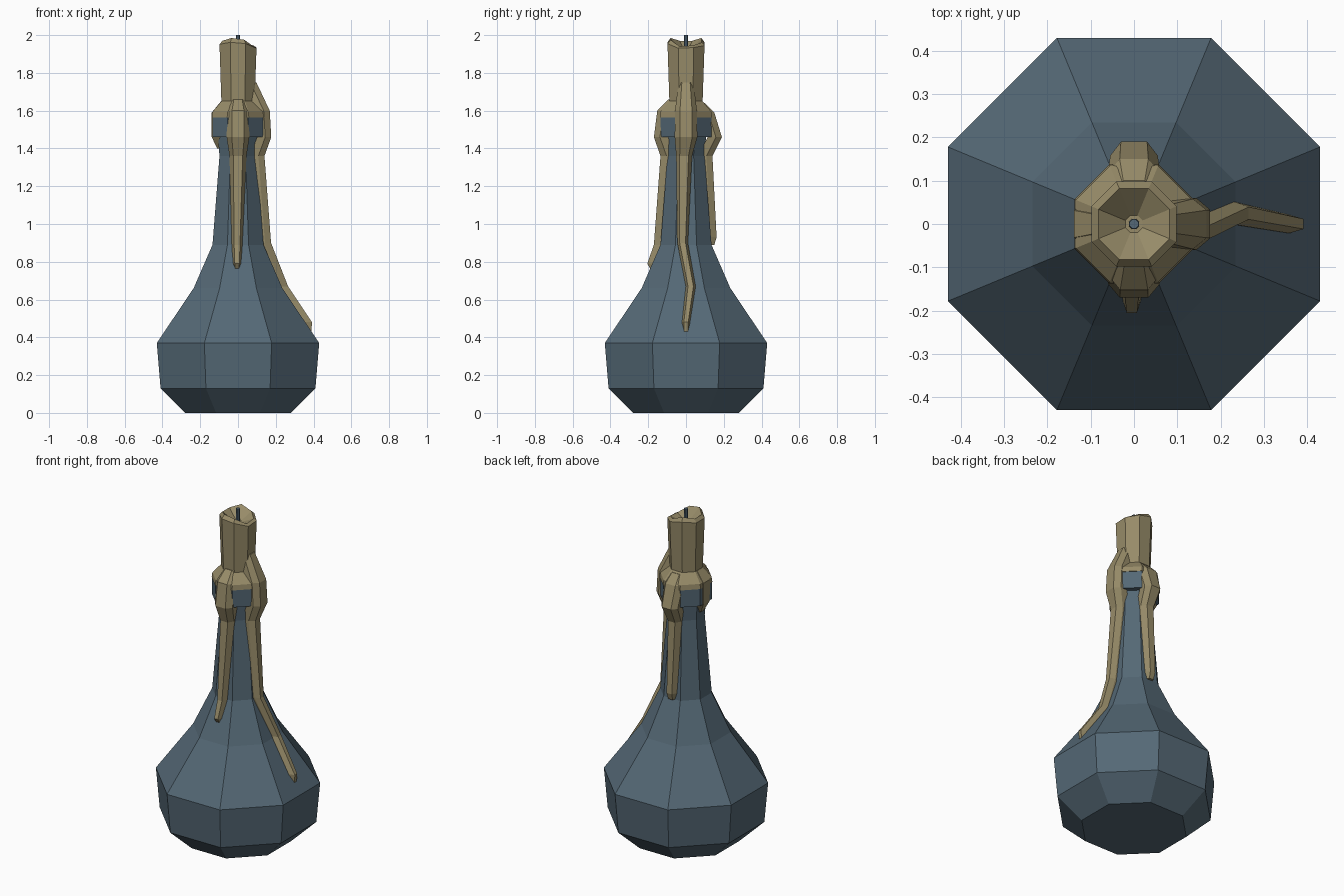
import bpy, math
from mathutils import Vector

if "Cube" in bpy.data.objects:
    bpy.data.objects.remove(bpy.data.objects["Cube"])


def material(name, rgb):
    m = bpy.data.materials.new(name)
    m.diffuse_color = (*rgb, 1)
    m.use_nodes = True
    m.node_tree.nodes["Principled BSDF"].inputs["Base Color"].default_value = m.diffuse_color
    return m


GLASS = material("blue grey glass", (0.09, 0.14, 0.18))
WAX = material("tan wax", (0.31, 0.26, 0.14))


def loft(name, rings, mat):
    """Skin equal-sized point rings, listed bottom to top, and cap both ends."""
    n = len(rings[0])
    verts = [p for ring in rings for p in ring]
    faces = [(k * n + i, k * n + (i + 1) % n, (k + 1) * n + (i + 1) % n, (k + 1) * n + i)
             for k in range(len(rings) - 1) for i in range(n)]
    # Fan each end from a centre point
    for k, flip in ((0, True), (len(rings) - 1, False)):
        c = len(verts)
        verts.append(sum((Vector(p) for p in rings[k]), Vector()) / n)
        for i in range(n):
            a, b = k * n + i, k * n + (i + 1) % n
            faces.append((b, a, c) if flip else (a, b, c))
    me = bpy.data.meshes.new(name)
    me.from_pydata(verts, [], faces)
    me.materials.append(mat)
    ob = bpy.data.objects.new(name, me)
    bpy.context.collection.objects.link(ob)
    return ob


def octagon(apothem, z, offsets=(0,) * 8):
    """Octagon with flats facing the x and y axes."""
    r = apothem / math.cos(math.pi / 8)
    return [(r * math.cos((i + .5) * math.pi / 4), r * math.sin((i + .5) * math.pi / 4),
             z + offsets[i]) for i in range(8)]


# Bottle
bottle = [(.28, 0), (.41, .13), (.43, .37), (.235, .66), (.135, .89),
          (.098, 1.36), (.106, 1.46), (.135, 1.46), (.135, 1.57), (.08, 1.6)]
loft("bottle", [octagon(a, z) for a, z in bottle], GLASS)

# Candle with uneven rim and hollow top
rim = (-.03, -.015, .01, -.005, -.005, .01, 0, -.035)
candle = [octagon(.08, 1.555), octagon(.138, 1.565), octagon(.134, 1.595),
          octagon(.088, 1.65), octagon(.098, 1.955, [o * .7 for o in rim]),
          octagon(.082, 1.975, rim), octagon(.02, 1.92)]
loft("candle", candle, WAX)

# Wick
loft("wick", [octagon(.012, 1.90), octagon(.01, 2.0)], GLASS)


def drip(name, angle, path):
    """Wax run; path holds (outer radius, z, half width, sideways shift), top to bottom."""
    c, s = math.cos(angle), math.sin(angle)
    rings = []
    for r, z, w, t in reversed(path):
        section = [(r - .075, -w), (r - .032, -w), (r, -w * .55),
                   (r, w * .55), (r - .032, w), (r - .075, w)]
        rings.append([(x * c - (y + t) * s, x * s + (y + t) * c, z) for x, y in section])
    loft(name, rings, WAX)


# Wax drips running down the neck
drip("front_drip", -math.pi / 2, [
    (.092, 1.66, .04, 0), (.152, 1.6, .058, 0), (.17, 1.46, .06, 0), (.135, 1.36, .045, 0),
    (.17, .89, .028, -.005), (.205, .79, .022, -.005), (.19, .765, .018, -.005)])
drip("right_drip", 0, [
    (.097, 1.75, .04, 0), (.168, 1.6, .058, 0), (.176, 1.46, .06, 0), (.14, 1.36, .042, -.01),
    (.175, .9, .028, -.018), (.265, .67, .026, .025), (.392, .48, .021, 0), (.388, .43, .018, 0)])
drip("back_drip", math.pi / 2, [
    (.1, 1.64, .045, 0), (.15, 1.59, .06, 0), (.19, 1.46, .055, 0), (.14, 1.36, .042, 0),
    (.162, .93, .032, 0), (.15, .89, .026, 0)])

# Short run on the left lip
drip("left_drip", math.pi, [
    (.09, 1.65, .04, 0), (.139, 1.59, .057, 0), (.139, 1.46, .055, 0), (.11, 1.40, .025, 0)])
